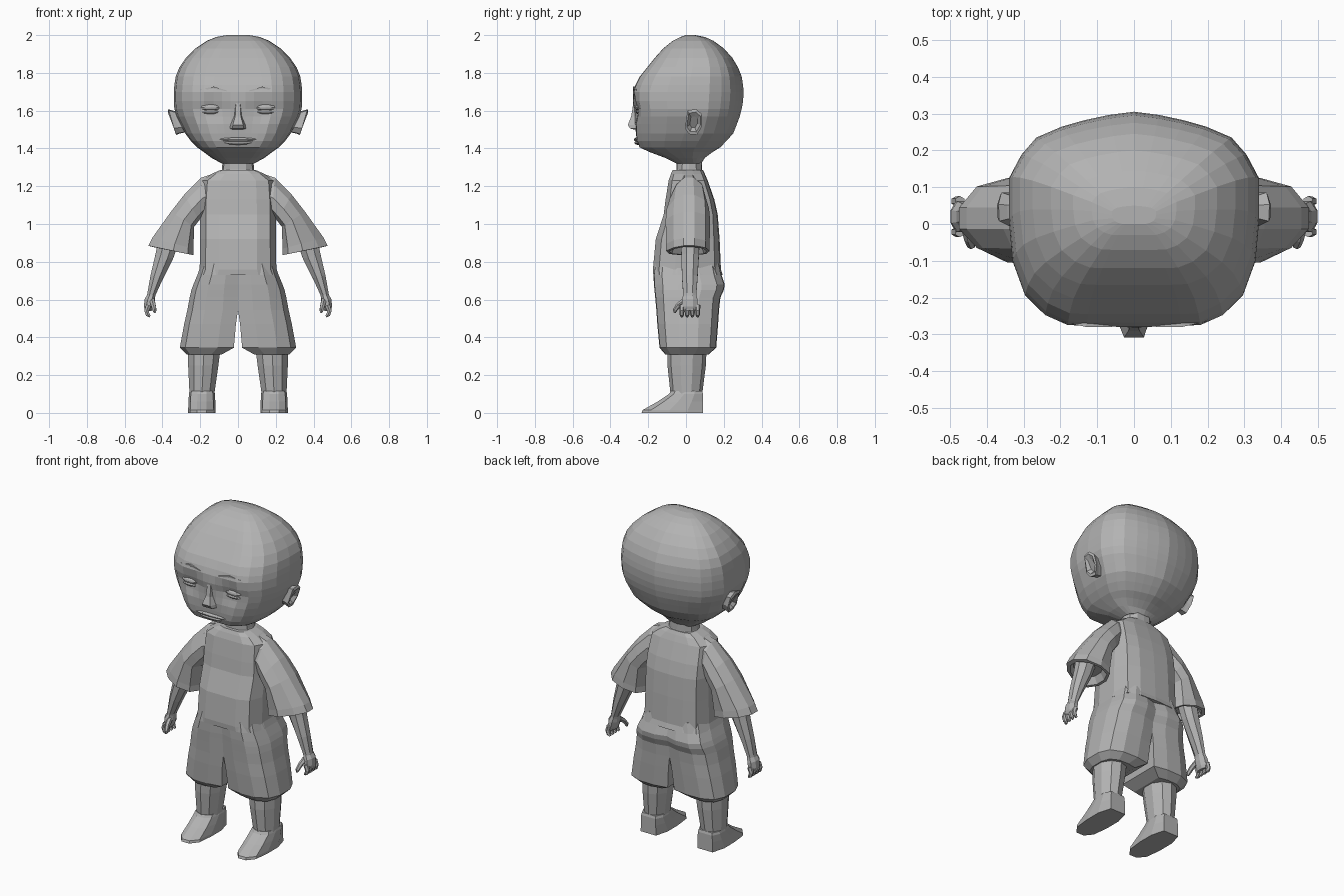
import bpy, bmesh, math
from mathutils import Vector

grey = bpy.data.materials.new("plain grey")
grey.diffuse_color = (0.45, 0.45, 0.45, 1)


def make(name, bm, mirror=False):
    bmesh.ops.recalc_face_normals(bm, faces=bm.faces)
    me = bpy.data.meshes.new(name)
    bm.to_mesh(me)
    bm.free()
    ob = bpy.data.objects.new(name, me)
    bpy.context.collection.objects.link(ob)
    me.materials.append(grey)
    if mirror:
        ob.modifiers.new("mirror", 'MIRROR').use_mirror_merge = False
    return ob


def loft(name, rings, mirror=False):
    """Skin closed rings of equal length and cap both ends."""
    bm = bmesh.new()
    vs = [[bm.verts.new(p) for p in r] for r in rings]
    n = len(rings[0])
    for a, b in zip(vs, vs[1:]):
        for i in range(n):
            j = (i + 1) % n
            bm.faces.new((a[i], a[j], b[j], b[i]))
    bm.faces.new(vs[0])
    bm.faces.new(vs[-1])
    return make(name, bm, mirror)


def shaped(profile, x0, x1, y0, y1, z):
    """Fit a -1..1 outline into a box at height z."""
    return [((x0 + x1) / 2 + (x1 - x0) / 2 * u, (y0 + y1) / 2 + (y1 - y0) / 2 * v, z)
            for u, v in profile]


def both(half):
    return half + [(-u, v) for u, v in reversed(half) if u > 0]


def tube(name, path, sides=8, mirror=True):
    """Tapered tube: path of (centre, radius across, radius in y)."""
    rings = []
    for k, (c, r, ry) in enumerate(path):
        a = Vector(path[max(k - 1, 0)][0])
        b = Vector(path[min(k + 1, len(path) - 1)][0])
        across = (b - a).cross(Vector((0, 1, 0))).normalized()
        fwd = (b - a).cross(across).normalized()
        rings.append([Vector(c) + across * r * math.cos(t) + fwd * ry * math.sin(t)
                      for t in [math.tau * (i + .5) / sides for i in range(sides)]])
    return loft(name, rings, mirror)


def blob(name, loc, size, u=10, v=6, mirror=False):
    bm = bmesh.new()
    bmesh.ops.create_uvsphere(bm, u_segments=u, v_segments=v, radius=1)
    for p in bm.verts:
        p.co = Vector(loc) + Vector(s * c for s, c in zip(size, p.co))
    return make(name, bm, mirror)


# head: stacked outlines (z, half width, front, back), flat face and rounded back
head_half = [(0, -1), (.12, -1), (.25, -1), (.38, -1), (.53, -.99), (.71, -.89), (.87, -.7),
             (.97, -.38), (1, 0), (1, .38), (.9, .6), (.78, .76), (.58, .86), (.4, .92),
             (.2, .97), (0, 1)]
head_levels = [(1.32, .085, -.05, .08), (1.35, .14, -.11, .1), (1.38, .18, -.19, .14),
               (1.405, .215, -.245, .18), (1.44, .25, -.26, .215), (1.48, .28, -.265, .25),
               (1.53, .305, -.27, .27), (1.57, .325, -.272, .285), (1.61, .337, -.275, .295),
               (1.65, .34, -.282, .302), (1.70, .34, -.28, .305), (1.735, .337, -.268, .302),
               (1.78, .33, -.245, .295), (1.83, .31, -.205, .275), (1.88, .275, -.165, .245),
               (1.93, .225, -.12, .2), (1.97, .165, -.07, .145), (1.99, .115, -.03, .1),
               (2.0, .06, 0, .05)]
rings = []
for z, w, f, b in head_levels:
    ring = []
    for x, y, _ in shaped(both(head_half), -w, w, f, b, z):
        if y < -.1:   # shallow eye sockets
            d = ((abs(x) - .14) / .075) ** 2 + ((z - 1.61) / .065) ** 2
            y += .025 * math.exp(-d)
        ring.append((x, y, z))
    rings.append(ring)
loft("head", rings)

# face: nose wedge, closed eyelids, brows and lips
loft("nose", [shaped([(-1, 1), (-.6, -1), (.6, -1), (1, 1)], -w, w, f, -.25, z)
              for z, w, f in [(1.50, .035, -.272), (1.505, .05, -.295), (1.525, .045, -.308),
                              (1.57, .025, -.29), (1.64, .018, -.279)]])
blob("upper_eyelid", (.145, -.25, 1.617), (.055, .02, .018), mirror=True)
blob("lower_eyelid", (.145, -.25, 1.594), (.05, .016, .012), mirror=True)
tube("brow", [((.06, -.274, 1.705), .004, .008), ((.13, -.274, 1.722), .007, .008),
              ((.2, -.258, 1.71), .004, .008)], 4)
blob("upper_lip", (0, -.258, 1.447), (.105, .018, .011))
blob("lower_lip", (0, -.255, 1.43), (.075, .018, .011))

# ears: shell-like wedges leaning outwards
ear = [(-1, -.5), (-.5, -.95), (.4, -1), (1, -.3), (1, .6), (.3, 1), (-.7, .9)]
loft("ear", [[(x + .02 * v, .04 + d * u, 1.54 + h * v) for u, v in ear]
             for x, d, h in [(.27, .03, .05), (.325, .038, .06), (.348, .046, .068),
                             (.352, .036, .052), (.335, .02, .03)]], True)

# neck
oct_half = [(0, -1), (.5, -.95), (.9, -.55), (1, 0), (.9, .55), (.5, .95), (0, 1)]
loft("neck", [shaped(both(oct_half), -w, w, -d + .017, d + .017, z)
              for z, w, d in [(1.24, .1, .075), (1.29, .085, .068), (1.36, .08, .065)]])

# shirt body
torso_half = [(0, -1), (.5, -1), (.85, -.82), (1, -.35), (1, .35), (.85, .82), (.5, .97), (0, 1)]
loft("shirt_body", [shaped(both(torso_half), -w, w, f, b, z) for z, w, f, b in [
    (.73, .215, -.173, .195), (.76, .203, -.175, .185), (.92, .2, -.16, .178),
    (1.05, .2, -.118, .168), (1.13, .198, -.108, .15), (1.23, .19, -.092, .115),
    (1.265, .14, -.08, .1), (1.285, .095, -.07, .09)]])

# sleeves: flaring from the shoulder to a wide cuff, with a recessed opening
sections = [(.09, 1.28, .12, 1.08, .07), (.195, 1.245, .18, 1.05, .095),
            (.285, 1.155, .205, 1.02, .112), (.355, 1.065, .232, .985, .118),
            (.455, .925, .236, .87, .115), (.475, .885, .235, .835, .115),
            (.45, .878, .25, .838, .1), (.43, .91, .27, .88, .085)]
sleeve_out = [(-1, -.3), (-.75, -.85), (-.1, -1), (.6, -.65), (1, -.2),
              (1, .3), (.6, .8), (-.1, 1), (-.75, .85), (-1, .3)]
loft("sleeve", [[((xo + xi) / 2 + (xo - xi) / 2 * u, .01 + d * v, (zo + zi) / 2 + (zo - zi) / 2 * u)
                 for u, v in sleeve_out] for xo, zo, xi, zi, d in sections], True)

# forearm, palm, fingers and thumb
tube("forearm", [((.365, .022, .92), .06, .055), ((.39, .022, .83), .052, .05),
                 ((.43, .02, .72), .037, .045), ((.458, .02, .63), .024, .038),
                 ((.464, .02, .6), .024, .038)])
tube("palm", [((.456, .02, .63), .02, .036), ((.468, .02, .595), .03, .045),
              ((.474, .02, .56), .026, .046), ((.475, .02, .54), .018, .04)])
for i in range(4):
    y = -.022 + i * .028
    tube("finger_%d" % (i + 1), [((.473, y, .57), .015, .014), ((.484, y, .54), .014, .013),
                                 ((.478, y, .52), .012, .012), ((.466, y, .51), .007, .007)], 6)
tube("thumb", [((.455, -.005, .595), .016, .016), ((.448, -.04, .57), .014, .014),
               ((.442, -.058, .545), .012, .012), ((.44, -.06, .53), .006, .006)], 6)

# shorts: one D-shaped leg per side that meets at the middle
d_out = [(-1, -.9), (-.4, -1), (.3, -.98), (.8, -.75), (1, -.3), (1, .35), (.8, .78),
         (.3, .98), (-.4, 1), (-1, .9)]
loft("shorts", [shaped(d_out, x0, x1, f, b, z) for z, x0, x1, f, b in [
    (.79, 0, .195, -.165, .175), (.73, 0, .215, -.172, .188), (.68, 0, .236, -.17, .205),
    (.65, 0, .247, -.167, .2), (.61, 0, .256, -.163, .182), (.545, 0, .268, -.157, .175),
    (.47, .011, .285, -.152, .17), (.345, .022, .308, -.14, .16), (.31, .085, .272, -.11, .12)]],
    True)

# lower legs
leg = [(math.cos(math.tau * (i + .5) / 10), math.sin(math.tau * (i + .5) / 10)) for i in range(10)]
loft("lower_leg", [shaped(leg, x0, x1, f, b, z) for z, x0, x1, f, b in [
    (.36, .085, .272, -.1, .11), (.25, .1, .268, -.098, .105), (.1, .122, .26, -.082, .086)]], True)

# shoes: ankle outline stretched forwards into a low pointed toe
shoe = [(-.35, -1), (.35, -1), (.85, -.72), (1, -.1), (1, .5), (.7, 1), (-.7, 1), (-1, .5),
        (-1, -.1), (-.85, -.72)]
loft("shoe", [shaped(shoe, x0, x1, f, b, z) for z, x0, x1, f, b in [
    (0, .118, .264, -.235, .09), (.015, .118, .264, -.23, .09), (.06, .12, .262, -.15, .09),
    (.1, .122, .26, -.09, .09), (.115, .126, .256, -.08, .086)]], True)
